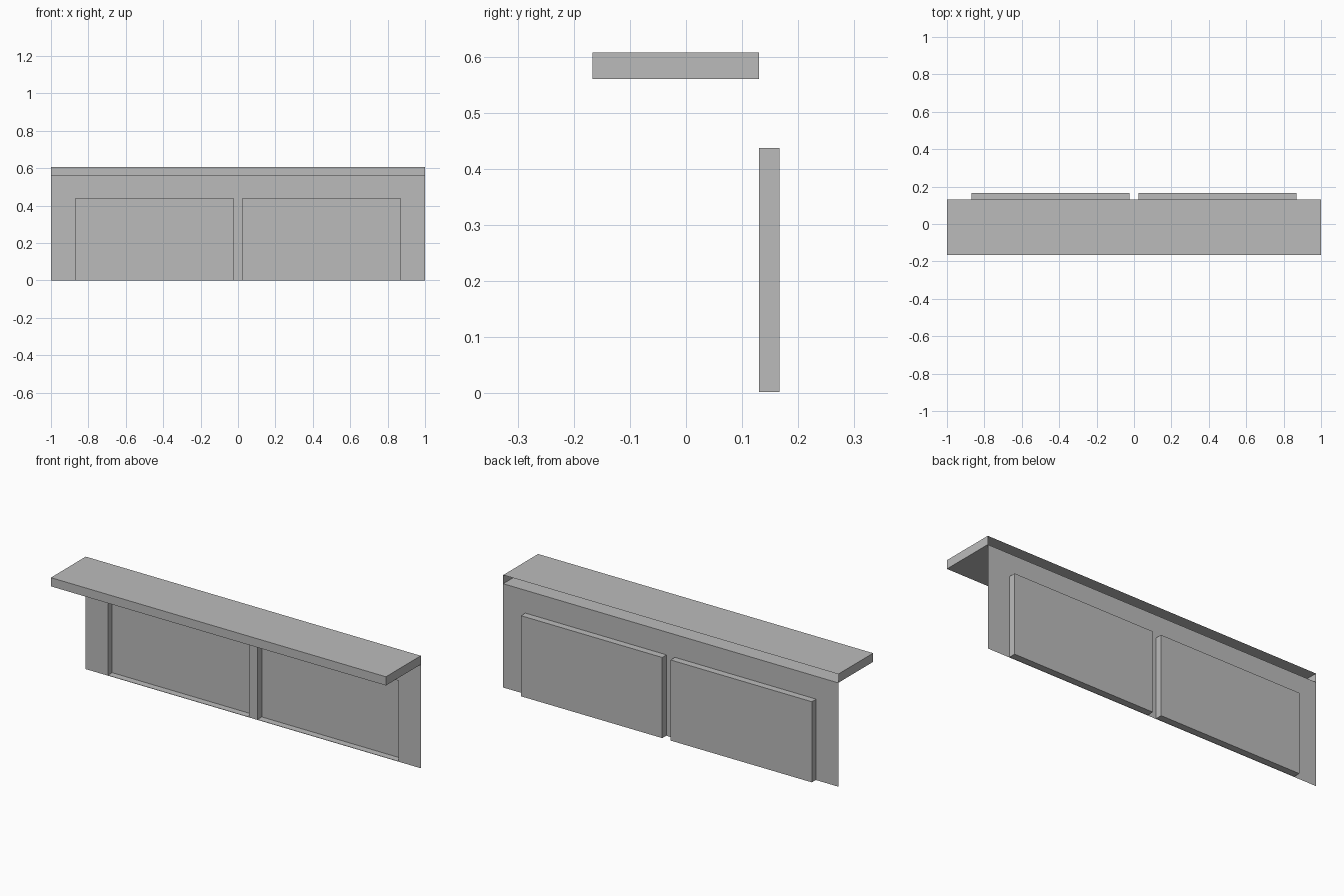
import bpy
import bmesh

cube = bpy.data.objects.get("Cube")
if cube:
    bpy.data.objects.remove(cube, do_unlink=True)

GREY = (0.5, 0.5, 0.5, 1)
grey = bpy.data.materials.new("plain_grey")
grey.use_nodes = True
grey.diffuse_color = GREY
grey.node_tree.nodes["Principled BSDF"].inputs["Base Color"].default_value = GREY

FRONT, WALL, BACK = -0.167, 0.13, 0.167
SHELF_BOTTOM, SHELF_TOP = 0.56, 0.607
RECESS_INNER, RECESS_OUTER = 0.025, 0.868
RECESS_BOTTOM, RECESS_TOP = 0.002, 0.437


def finish(name, bm):
    mesh = bpy.data.meshes.new(name)
    bm.to_mesh(mesh)
    bm.free()
    mesh.materials.append(grey)
    obj = bpy.data.objects.new(name, mesh)
    bpy.context.collection.objects.link(obj)


# Thin upright wall, cut into cells around the two recesses
bm = bmesh.new()
xs = [-1, -RECESS_OUTER, -RECESS_INNER, RECESS_INNER, RECESS_OUTER, 1]
zs = [0, RECESS_BOTTOM, RECESS_TOP, SHELF_BOTTOM]
rows = [[bm.verts.new((x, WALL, z)) for x in xs] for z in zs]
recesses = []
for j in range(len(zs) - 1):
    for i in range(len(xs) - 1):
        low, high = rows[j], rows[j + 1]
        face = bm.faces.new((low[i], low[i + 1], high[i + 1], high[i]))
        if j == 1 and i in (1, 3):
            recesses.append(face)

# Push the recesses backwards, leaving them open at the front
result = bmesh.ops.extrude_face_region(bm, geom=recesses)
pushed = [g for g in result["geom"] if isinstance(g, bmesh.types.BMVert)]
bmesh.ops.translate(bm, verts=pushed, vec=(0, BACK - WALL, 0))
leftover = [f for f in recesses if f.is_valid]
if leftover:
    bmesh.ops.delete(bm, geom=leftover, context="FACES_ONLY")

# Merge the wall cells into one clean flat surface
bmesh.ops.dissolve_limit(bm, angle_limit=0.01, verts=bm.verts[:], edges=bm.edges[:])
finish("recessed_wall", bm)

# Overhanging shelf, hollow and open along its back edge
bm = bmesh.new()
bmesh.ops.create_cube(bm, size=1)
bmesh.ops.scale(bm, verts=bm.verts, vec=(2, WALL - FRONT, SHELF_TOP - SHELF_BOTTOM))
bmesh.ops.translate(
    bm, verts=bm.verts,
    vec=(0, (WALL + FRONT) / 2, (SHELF_TOP + SHELF_BOTTOM) / 2))
back = [f for f in bm.faces if f.normal.y > 0.9]
bmesh.ops.delete(bm, geom=back, context="FACES_ONLY")
finish("shelf", bm)
